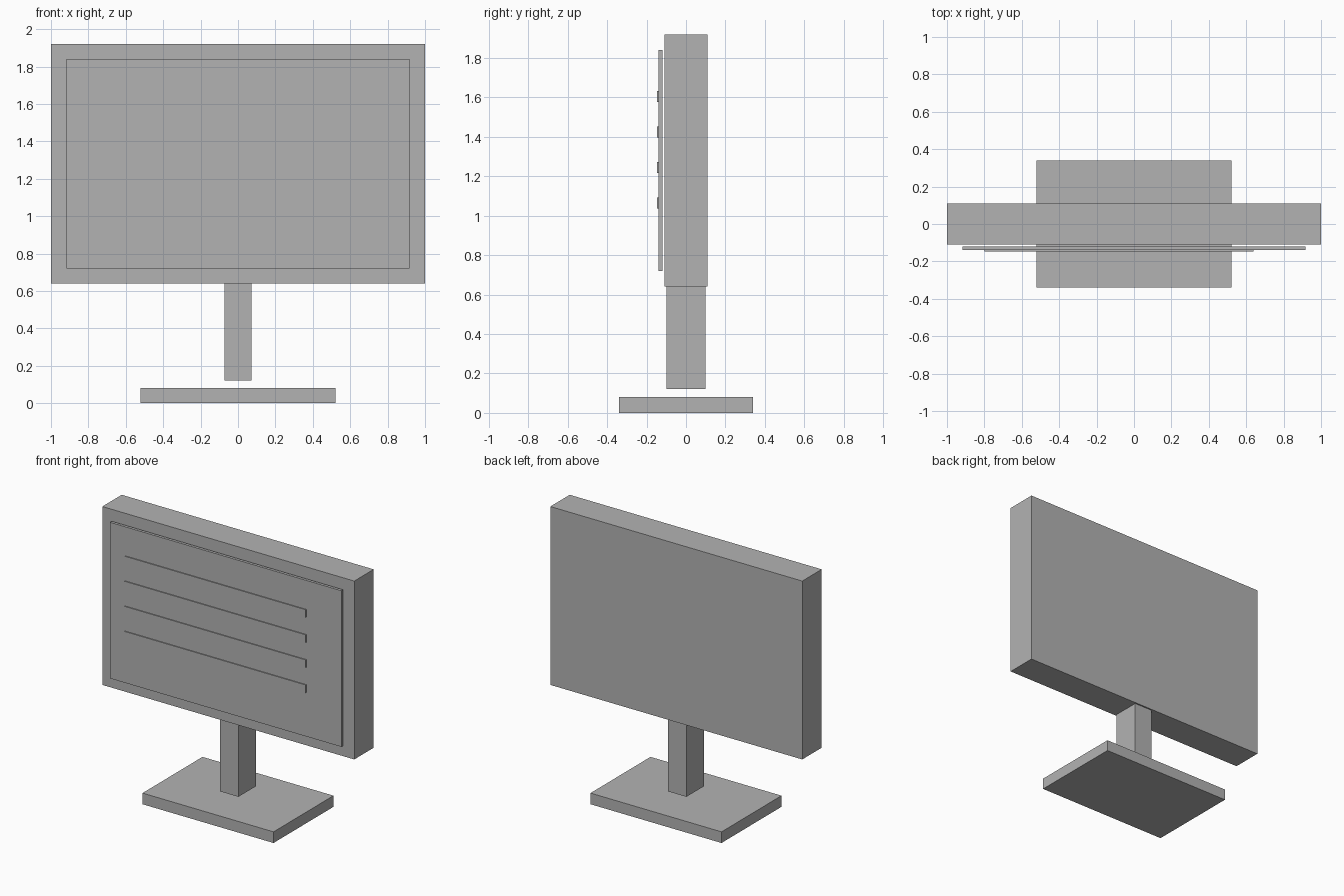
import bpy
import bmesh
from mathutils import Vector

default = bpy.data.objects.get("Cube")
if default:
    bpy.data.objects.remove(default, do_unlink=True)

# Single flat colour
grey = bpy.data.materials.new("mid_grey")
grey.use_nodes = True
colour = (0.45, 0.45, 0.45, 1)
grey.diffuse_color = colour
grey.node_tree.nodes["Principled BSDF"].inputs["Base Color"].default_value = colour


def box(name, low, high):
    """Sharp-edged block between two opposite corners."""
    low, high = Vector(low), Vector(high)
    bm = bmesh.new()
    bmesh.ops.create_cube(bm, size=1)
    bmesh.ops.scale(bm, vec=high - low, verts=bm.verts)
    bmesh.ops.translate(bm, vec=(low + high) / 2, verts=bm.verts)
    mesh = bpy.data.meshes.new(name)
    bm.to_mesh(mesh)
    bm.free()
    mesh.materials.append(grey)
    obj = bpy.data.objects.new(name, mesh)
    bpy.context.collection.objects.link(obj)
    return obj


# Stand: flat foot and a post hovering just above it
box("stand_base", (-0.52, -0.34, 0), (0.52, 0.34, 0.08))
box("stand_post", (-0.073, -0.1, 0.12), (0.073, 0.1, 0.64))

# Display: deep housing with a thin panel just in front
box("housing", (-1, -0.11, 0.64), (1, 0.11, 1.92))
box("screen_panel", (-0.918, -0.14, 0.72), (0.918, -0.12, 1.84))

# Four raised lines on the screen
for i in range(4):
    z = 1.604 - i * 0.18
    box(f"screen_line_{i + 1}", (-0.8, -0.147, z - 0.028), (0.64, -0.138, z + 0.028))
